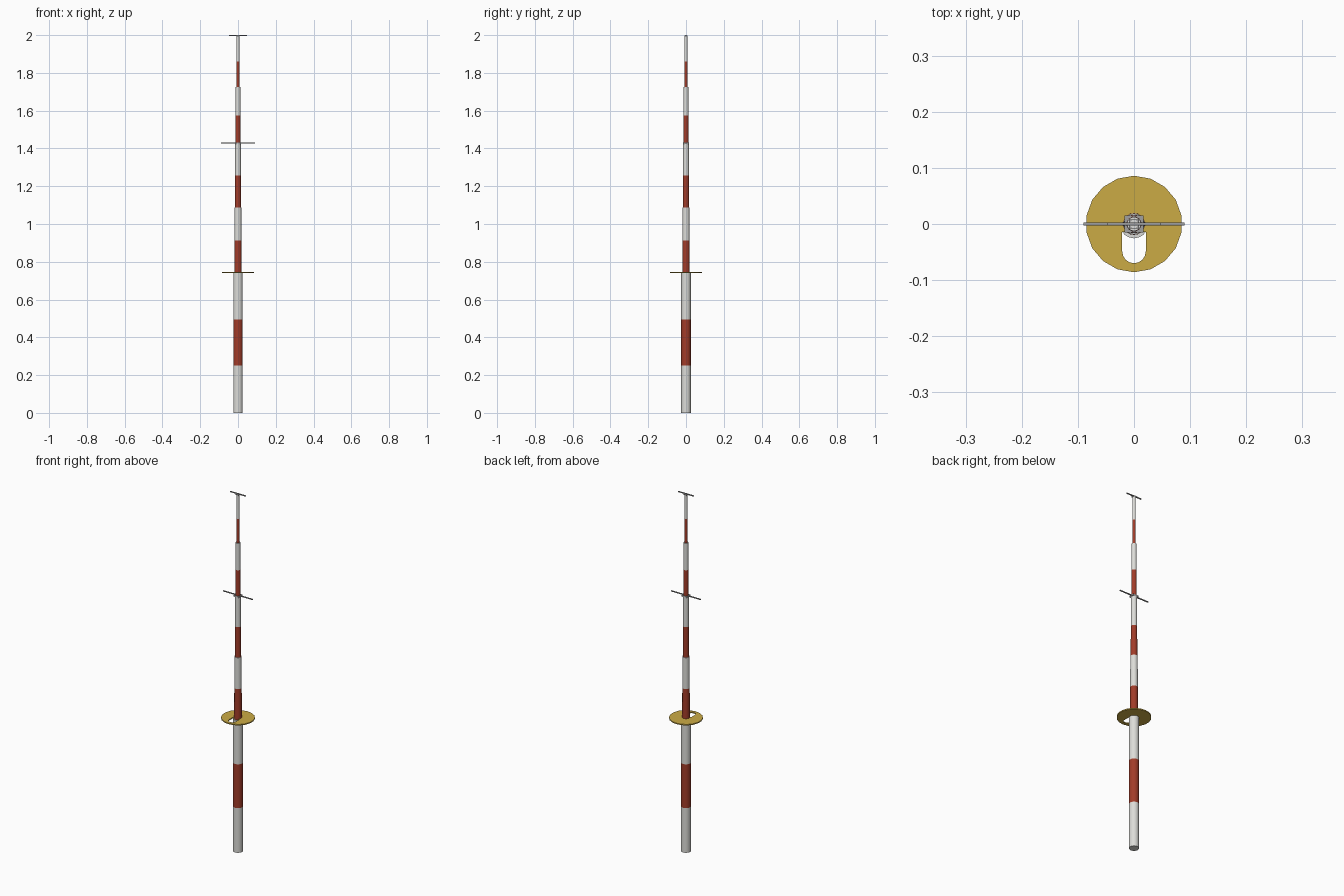
import bpy, bmesh, math
from mathutils import Vector

if "Cube" in bpy.data.objects:
    bpy.data.objects.remove(bpy.data.objects["Cube"])


def mat(name, col):
    m = bpy.data.materials.new(name)
    m.diffuse_color = (*col, 1)
    m.use_nodes = True
    m.node_tree.nodes["Principled BSDF"].inputs["Base Color"].default_value = m.diffuse_color
    return m


WHITE = mat("white paint", (0.72, 0.72, 0.69))
RED = mat("red paint", (0.36, 0.045, 0.022))
YELLOW = mat("yellow deck", (0.60, 0.41, 0.06))
STEEL = mat("grey steel", (0.35, 0.35, 0.35))


def finish(name, bm, mats, smooth=False):
    bmesh.ops.recalc_face_normals(bm, faces=bm.faces)
    me = bpy.data.meshes.new(name)
    bm.to_mesh(me)
    bm.free()
    for m in mats:
        me.materials.append(m)
    ob = bpy.data.objects.new(name, me)
    bpy.context.collection.objects.link(ob)
    if smooth:
        bpy.context.view_layer.objects.active = ob
        ob.select_set(True)
        bpy.ops.object.shade_smooth_by_angle(angle=math.radians(40))
        ob.select_set(False)
    return ob


def tube(name, levels, r0, r1, colours, sides=18):
    """Closed tapering pole with one painted band between each two levels."""
    bm = bmesh.new()
    rings = []
    for z in levels:
        t = (z - levels[0]) / (levels[-1] - levels[0])
        r = r0 + (r1 - r0) * t
        rings.append([bm.verts.new((r * math.sin(math.tau * i / sides),
                                    r * math.cos(math.tau * i / sides), z))
                      for i in range(sides)])
    for k in range(len(levels) - 1):
        for i in range(sides):
            j = (i + 1) % sides
            f = bm.faces.new((rings[k][i], rings[k][j], rings[k + 1][j], rings[k + 1][i]))
            f.material_index = colours[k]
    for ring, c in ((rings[0], colours[0]), (rings[-1], colours[-1])):
        bm.faces.new(ring).material_index = c
    return finish(name, bm, [WHITE, RED], True)


def box(name, size, loc, m):
    bm = bmesh.new()
    bmesh.ops.create_cube(bm, size=1)
    for v in bm.verts:
        v.co = Vector(a * b for a, b in zip(v.co, size)) + Vector(loc)
    return finish(name, bm, [m])


# telescoping mast sections with red and white bands
tube("mast_base", [0, 0.25, 0.495, 0.74], 0.0255, 0.0255, [0, 1, 0])
tube("mast_lower", [0.74, 0.913, 1.088], 0.0195, 0.0185, [1, 0])
tube("mast_middle", [1.088, 1.258, 1.428], 0.0165, 0.0155, [1, 0])
tube("mast_upper", [1.428, 1.575, 1.725], 0.0135, 0.0125, [1, 0])
tube("mast_tip", [1.725, 1.86, 1.997], 0.0085, 0.0075, [1, 0])

# round deck with a rounded access slot on the front side
N, R, W = 18, 0.086, 0.021
outer = [(R * math.sin(math.tau * i / N), R * math.cos(math.tau * i / N)) for i in range(N)]
slot = [(W, -0.014)] + [(W * math.cos(a), -0.049 - W * math.sin(a))
                        for a in (math.pi * k / 8 for k in range(9))] + [(-W, -0.014)]
bm = bmesh.new()
edges = []
for loop in (outer, slot):
    vs = [bm.verts.new((x, y, 0.741)) for x, y in loop]
    edges += [bm.edges.new((vs[i], vs[(i + 1) % len(vs)])) for i in range(len(vs))]
bmesh.ops.triangle_fill(bm, edges=edges, use_beauty=True)
ext = bmesh.ops.extrude_face_region(bm, geom=bm.faces[:])
for v in ext["geom"]:
    if isinstance(v, bmesh.types.BMVert):
        v.co.z += 0.006
finish("deck", bm, [YELLOW])

# cross arms with their clamps
box("middle_cross_arm", (0.18, 0.005, 0.005), (0, 0, 1.43), STEEL)
box("middle_clamp", (0.034, 0.030, 0.008), (0, 0, 1.428), STEEL)
box("top_cross_arm", (0.094, 0.005, 0.005), (0, 0, 1.9975), STEEL)
box("top_clamp", (0.018, 0.016, 0.006), (0, 0, 1.994), STEEL)
